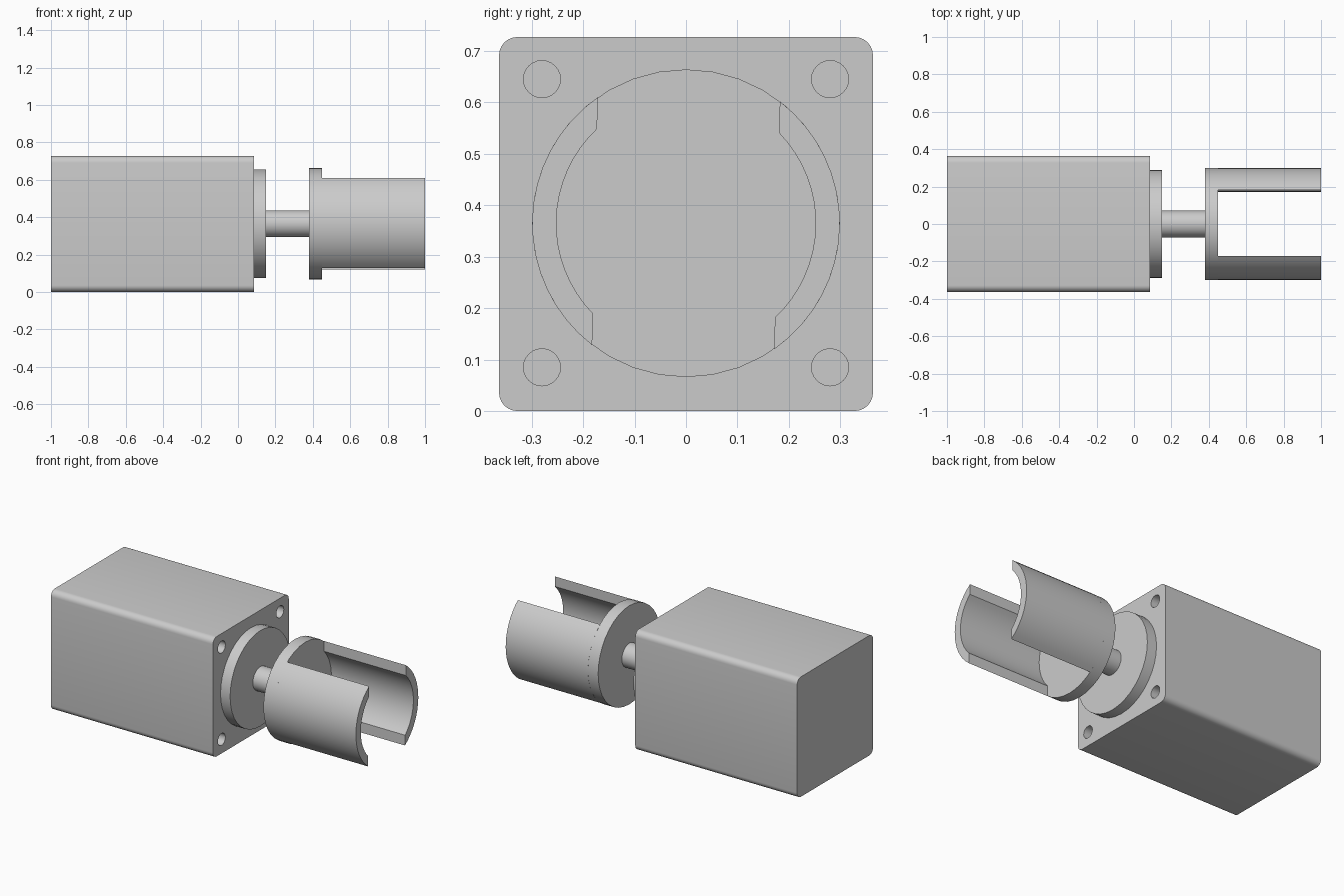
import bpy, bmesh
from math import sin, cos, acos, pi, radians

if "Cube" in bpy.data.objects:
    bpy.data.objects.remove(bpy.data.objects["Cube"], do_unlink=True)

metal = bpy.data.materials.new("grey_metal")
metal.use_nodes = True
GREY = (0.6, 0.6, 0.6, 1)
metal.diffuse_color = GREY
metal.node_tree.nodes["Principled BSDF"].inputs["Base Color"].default_value = GREY

AXIS_Z = 0.365   # height of the shaft axis
HALF = 0.3635    # half width of the motor body
FRONT = 0.086    # x of the motor face


def extrude_x(name, profile, x0, x1):
    """Sweep a (y, z) outline along x into a closed solid."""
    bm = bmesh.new()
    face = bm.faces.new([bm.verts.new((x0, y, z)) for y, z in profile])
    new = bmesh.ops.extrude_face_region(bm, geom=[face])["geom"]
    bmesh.ops.translate(bm, vec=(x1 - x0, 0, 0),
                        verts=[v for v in new if isinstance(v, bmesh.types.BMVert)])
    bmesh.ops.recalc_face_normals(bm, faces=bm.faces)
    mesh = bpy.data.meshes.new(name)
    bm.to_mesh(mesh)
    bm.free()
    mesh.materials.append(metal)
    obj = bpy.data.objects.new(name, mesh)
    bpy.context.collection.objects.link(obj)
    return obj


def arc(y, z, r, start, end, steps):
    angles = [start + (end - start) * i / steps for i in range(steps + 1)]
    return [(y + r * cos(a), z + r * sin(a)) for a in angles]


def disc(name, r, x0, x1, y=0, z=AXIS_Z, sides=36):
    return extrude_x(name, arc(y, z, r, 0, 2 * pi, sides)[:-1], x0, x1)


def smooth(obj):
    bpy.ops.object.select_all(action="DESELECT")
    obj.select_set(True)
    bpy.context.view_layer.objects.active = obj
    bpy.ops.object.shade_smooth_by_angle(angle=radians(35))


# Motor body: rounded square swept along the shaft axis
R = 0.036
outline = []
for i, (sy, sz) in enumerate([(1, 1), (-1, 1), (-1, -1), (1, -1)]):
    outline += arc(sy * (HALF - R), HALF + sz * (HALF - R), R,
                   i * pi / 2, (i + 1) * pi / 2, 6)
body = extrude_x("motor_body", outline, -1, FRONT)

# Four mounting holes in the motor face
for sy in (-1, 1):
    for sz in (-1, 1):
        cutter = disc("hole_cutter", 0.036, FRONT - 0.1, FRONT + 0.05,
                      sy * 0.28, AXIS_Z + sz * 0.28, 24)
        cutter.hide_render = True
        cut = body.modifiers.new("mounting_hole", "BOOLEAN")
        cut.object = cutter
        cut.solver = "EXACT"
        bpy.context.view_layer.objects.active = body
        bpy.ops.object.modifier_apply(modifier=cut.name)
        bpy.data.objects.remove(cutter, do_unlink=True)

# Pilot boss, shaft and coupling plate
parts = [body,
         disc("pilot_boss", 0.29, FRONT - 0.002, 0.15),
         disc("shaft", 0.072, 0.145, 0.42),
         disc("coupling_plate", 0.299, 0.38, 0.45)]

# Two curved coupling arms with straight vertical edges, slightly turned
OUTER, INNER, GAP, TURN = 0.299, 0.252, 0.177, radians(-1.3)
a_out, a_in = acos(GAP / OUTER), acos(GAP / INNER)
for name, base in (("left_coupling_arm", 0), ("right_coupling_arm", pi)):
    mid = base + TURN
    section = (arc(0, AXIS_Z, OUTER, mid - a_out, mid + a_out, 16)
               + arc(0, AXIS_Z, INNER, mid + a_in, mid - a_in, 16))
    parts.append(extrude_x(name, section, 0.448, 1))

for part in parts:
    smooth(part)
